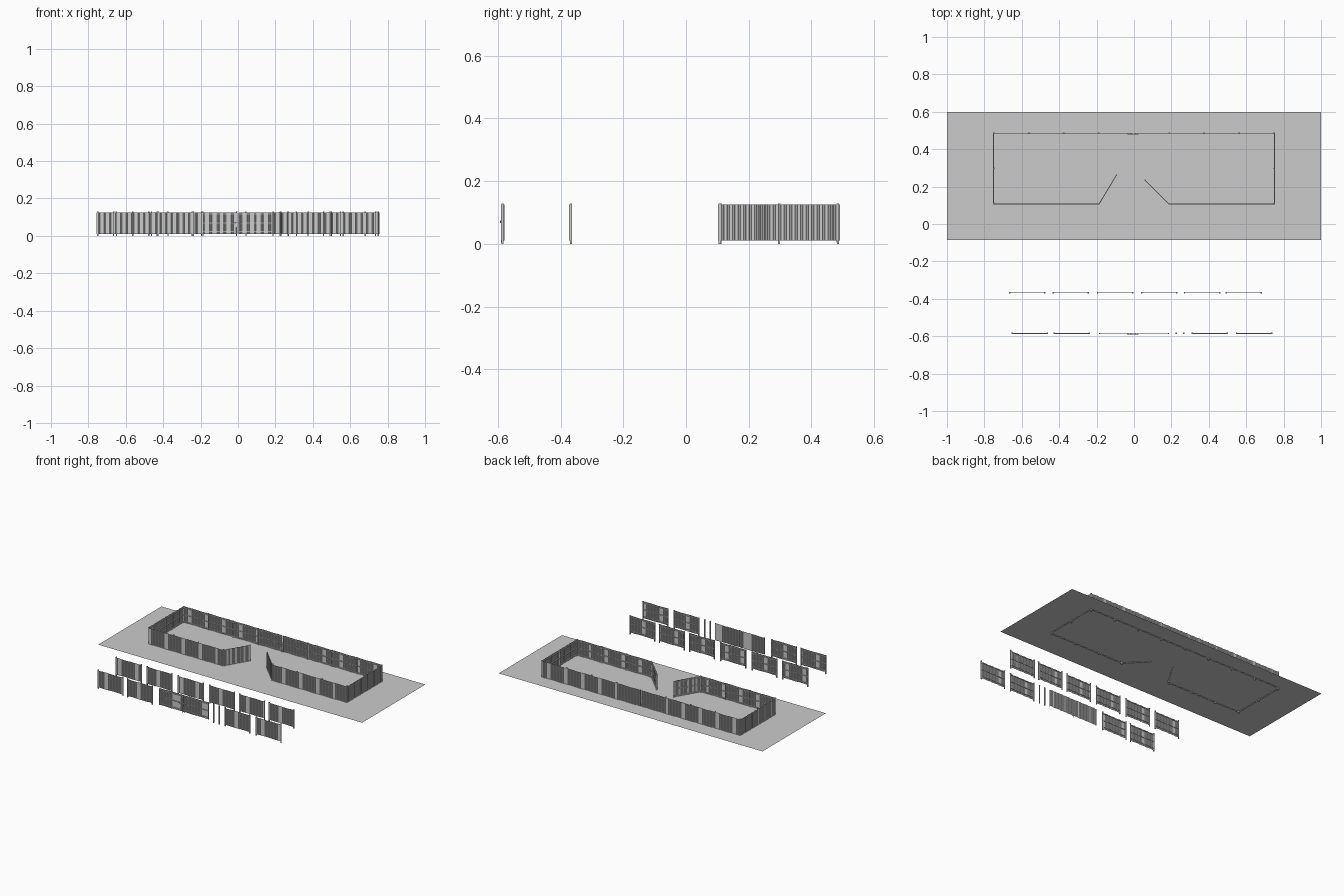
import bpy, bmesh, math
from mathutils import Matrix, Vector

if "Cube" in bpy.data.objects:
    bpy.data.objects.remove(bpy.data.objects["Cube"])

SPAN, TOP, POST = 0.1875, 0.127, 0.006
GROUND_Z = 0.016


def add_box(bm, x0, x1, y0, y1, z0, z1):
    m = Matrix.Translation(((x0 + x1) / 2, (y0 + y1) / 2, (z0 + z1) / 2))
    bmesh.ops.create_cube(bm, size=1, matrix=m @ Matrix.Diagonal((x1 - x0, y1 - y0, z1 - z0, 1)))


def add_rod(bm, centre, radius, length, axis):
    rot = Matrix.Rotation(math.pi / 2, 4, 'Y') if axis == 'X' else Matrix()
    bmesh.ops.create_cone(bm, cap_ends=True, segments=10, radius1=radius, radius2=radius,
                          depth=length, matrix=Matrix.Translation(centre) @ rot)


def mesh_from(bm, name):
    me = bpy.data.meshes.new(name)
    bm.to_mesh(me)
    bm.free()
    return me


def corrugated(name, length, ribs):
    # trapezoid ribs, facing outward (-y)
    bm = bmesh.new()
    pitch, prev = length / ribs, None
    for i in range(ribs):
        for f, d in ((0, 0), (0.4, 0), (0.5, 1), (0.9, 1), (1.0, 0)):
            if f == 1.0 and i < ribs - 1:
                continue
            x, y = (i + f) * pitch, -0.0028 - 0.0028 * d
            pair = [bm.verts.new((x, y, z)) for z in (0.011, 0.126)]
            if prev:
                bm.faces.new((prev[0], pair[0], pair[1], prev[1]))
            prev = pair
    return mesh_from(bm, name)


def rails(name, length, stiles):
    # horizontal rails, optionally framed at both ends
    bm = bmesh.new()
    for z in (0.023, 0.069, 0.117):
        add_box(bm, 0, length, -0.0028, 0.0015, z - 0.002, z + 0.002)
    if stiles:
        for x in (0, length - 0.004):
            add_box(bm, x, x + 0.004, -0.0028, 0.0018, 0.011, 0.126)
    return mesh_from(bm, name)


def post_mesh():
    bm = bmesh.new()
    h = POST / 2
    add_box(bm, -h, h, -h, h, 0, TOP)
    add_box(bm, -h - 0.0007, h + 0.0007, -h - 0.0007, h + 0.0007, TOP, TOP + 0.002)
    return mesh_from(bm, "post")


def latch_mesh():
    # sliding bolt with keepers plus a drop bolt
    bm = bmesh.new()
    add_rod(bm, (0.005, 0.005, 0.07), 0.0018, 0.06, 'X')
    for x in (-0.02, -0.008, 0.014, 0.03):
        add_box(bm, x, x + 0.004, 0.001, 0.0075, 0.066, 0.074)
    add_rod(bm, (0.008, 0.004, 0.025), 0.0015, 0.04, 'Z')
    return mesh_from(bm, "gate_latch")


SHEET = corrugated("fence_sheet", SPAN, 16)
RAILS = rails("fence_rails", SPAN, False)
LEAF = 0.184
LEAF_SHEET = corrugated("gate_sheet", LEAF, 16)
LEAF_FRAME = rails("gate_frame", LEAF, True)
POST_ME = post_mesh()
LATCH = latch_mesh()


def place(me, x, y, angle=0):
    ob = bpy.data.objects.new(me.name, me)
    ob.location = (x, y, 0)
    ob.rotation_euler.z = math.radians(angle)
    bpy.context.collection.objects.link(ob)
    return ob


def panel(x, y, angle=0):
    place(SHEET, x, y, angle)
    place(RAILS, x, y, angle)


def leaf(x, y, angle):
    place(LEAF_SHEET, x, y, angle)
    place(LEAF_FRAME, x, y, angle)


def run(x, y, angle, count):
    # row of panels with a post at each joint
    d = Vector((math.cos(math.radians(angle)), math.sin(math.radians(angle)))) * SPAN
    for i in range(count + 1):
        place(POST_ME, x + d.x * i, y + d.y * i, angle)
        if i < count:
            panel(x + d.x * i, y + d.y * i, angle)


def closed_gate(y):
    leaf(0.1865, y, 180)
    leaf(-0.0025, y, 180)
    place(LATCH, 0, y, 180)


# ground sheet
bm = bmesh.new()
vs = [bm.verts.new(p + (GROUND_Z,)) for p in ((-1, -0.085), (1, -0.085), (1, 0.6), (-1, 0.6))]
bm.faces.new(vs)
place(mesh_from(bm, "ground_sheet"), 0, 0)

# enclosure walls
FRONT, BACK = 0.107, 0.485
run(-0.75, FRONT, 0, 3)
run(0.1875, FRONT, 0, 3)
run(0.75, BACK, 180, 3)
run(-0.1875, BACK, 180, 3)
run(0.75, FRONT + 0.002, 90, 2)
run(-0.75, BACK, -90, 2)

# closed back gate, open front gate leaves
closed_gate(BACK)
leaf(-0.1875, FRONT, 59)
c = LEAF * math.sqrt(0.5)
leaf(0.1875 - c, FRONT + c, -45)

# loose panels laid out in front
for x in (-0.665, -0.432, -0.195, 0.042, 0.27, 0.493):
    run(x, -0.367, 0, 1)
for x in (-0.65, -0.427, 0.312, 0.548):
    run(x, -0.585, 0, 1)
closed_gate(-0.585)
for x in (0.225, 0.267):
    place(POST_ME, x, -0.585)
